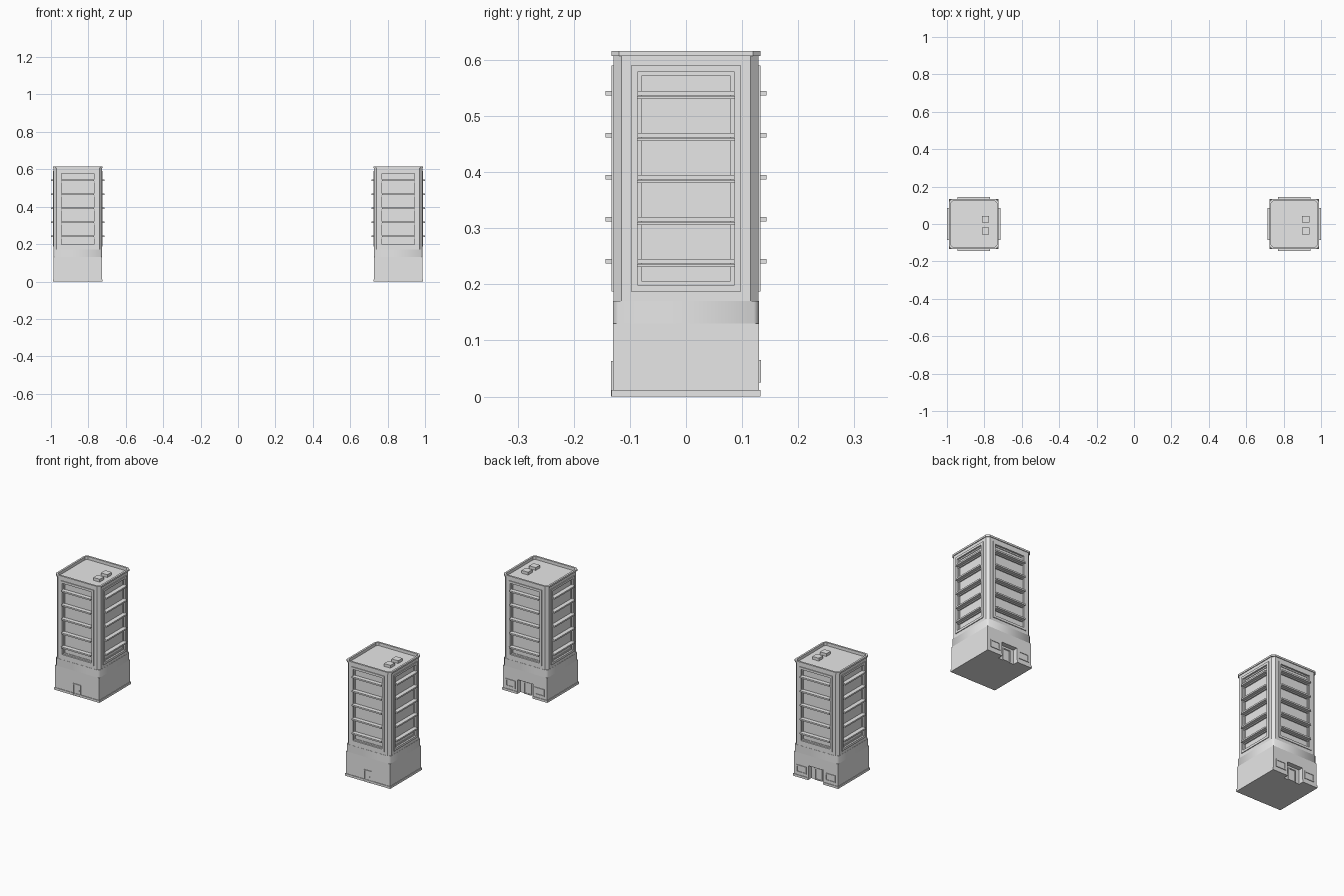
import bpy, bmesh
from mathutils import Matrix, Vector
from math import pi

cube = bpy.data.objects.get("Cube")
if cube:
    bpy.data.objects.remove(cube, do_unlink=True)

grey = bpy.data.materials.new("plain_grey")
grey.use_nodes = True
colour = (0.8, 0.8, 0.8, 1)
grey.diffuse_color = colour
grey.node_tree.nodes["Principled BSDF"].inputs["Base Color"].default_value = colour


def finish(bm, name):
    bmesh.ops.recalc_face_normals(bm, faces=bm.faces)
    mesh = bpy.data.meshes.new(name)
    bm.to_mesh(mesh)
    bm.free()
    mesh.materials.append(grey)
    ob = bpy.data.objects.new(name, mesh)
    bpy.context.collection.objects.link(ob)
    return ob


def loft(rings):
    """Stack of square rings (half width, z, corner cut), closed at both ends."""
    bm = bmesh.new()
    loops = []
    for h, z, c in rings:
        pts = []
        for sx, sy in ((1, -1), (1, 1), (-1, 1), (-1, -1)):
            if c == 0:
                pts.append((sx * h, sy * h))
                continue
            along_x, along_y = (sx * (h - c), sy * h), (sx * h, sy * (h - c))
            pts += [along_x, along_y] if sx * sy < 0 else [along_y, along_x]
        loops.append([bm.verts.new((x, y, z)) for x, y in pts])
    n = len(loops[0])
    for a, b in zip(loops, loops[1:]):
        for i in range(n):
            j = (i + 1) % n
            bm.faces.new((a[i], a[j], b[j], b[i]))
    bm.faces.new(loops[0][::-1])
    bm.faces.new(loops[-1])
    bmesh.ops.recalc_face_normals(bm, faces=bm.faces)
    return bm


def box(lo, hi):
    bm = bmesh.new()
    bmesh.ops.create_cube(bm, size=1)
    lo, hi = Vector(lo), Vector(hi)
    bmesh.ops.scale(bm, vec=hi - lo, verts=bm.verts)
    bmesh.ops.translate(bm, vec=(lo + hi) / 2, verts=bm.verts)
    return bm


def step(bm, faces, border, depth):
    """Inset a border, then push the middle straight in or out."""
    if border:
        bmesh.ops.inset_individual(bm, faces=faces, thickness=border, use_even_offset=True)
    if depth:
        bmesh.ops.inset_individual(bm, faces=faces, thickness=0, depth=depth)


def framed_plate(name, x, half, z0, z1, y0, y1, border):
    """Raised frame with a sunk middle, facing from y0 towards y1."""
    bm = box((x - half, min(y0, y1), z0), (x + half, max(y0, y1), z1))
    out = 1 if y1 > y0 else -1
    bm.normal_update()
    step(bm, [f for f in bm.faces if f.normal.y * out > 0.9], border, -0.003)
    return finish(bm, name)


def build_tower():
    parts = []
    # Square base with a plinth
    base = finish(loft([(0.133, 0, 0), (0.133, 0.012, 0), (0.13, 0.012, 0), (0.13, 0.13, 0)]), "base")
    # Entrance alcove at the back
    cutter = finish(box((-0.045, 0.105, -0.05), (0.045, 0.2, 0.075)), "alcove_cutter")
    cutter.hide_render = True
    mod = base.modifiers.new("alcove", "BOOLEAN")
    mod.object, mod.operation, mod.solver = cutter, "DIFFERENCE", "EXACT"
    bpy.context.view_layer.update()
    deps = bpy.context.evaluated_depsgraph_get()
    cut_mesh = bpy.data.meshes.new_from_object(base.evaluated_get(deps))
    base.modifiers.clear()
    base.data = cut_mesh
    bpy.data.objects.remove(cutter, do_unlink=True)
    parts.append(base)

    # Softly shaded band between base and shaft
    band = finish(loft([(0.13, 0.13, 0.009), (0.13, 0.17, 0.009)]), "base_band")
    bpy.ops.object.select_all(action="DESELECT")
    band.select_set(True)
    bpy.context.view_layer.objects.active = band
    bpy.ops.object.shade_smooth_by_angle(angle=pi / 3)
    parts.append(band)

    # Shaft with raised frames and recessed glazing, and a sunk roof inside the parapet
    bm = loft([(0.129, 0.17, 0.014), (0.129, 0.607, 0.014), (0.133, 0.607, 0.014),
               (0.133, 0.616, 0.014), (0.123, 0.616, 0.01), (0.123, 0.6, 0.01)])
    walls = [f for f in bm.faces if 0.3 < f.calc_center_median().z < 0.5
             and max(abs(f.normal.x), abs(f.normal.y)) > 0.9]
    step(bm, walls, 0.017, 0.004)
    step(bm, walls, 0.012, -0.009)
    step(bm, walls, 0.007, -0.003)
    parts.append(finish(bm, "shaft"))

    # Five ledges on each side
    for side in range(4):
        for floor in range(5):
            z = 0.241 + 0.0748 * floor
            bm = box((-0.086, -0.1435, z - 0.004), (0.086, -0.118, z + 0.004))
            # Thin shadow sill tucked under the ledge
            sill = bmesh.ops.create_cube(bm, size=1)["verts"]
            bmesh.ops.scale(bm, vec=(0.172, 0.011, 0.005), verts=sill)
            bmesh.ops.translate(bm, vec=(0, -0.1225, z - 0.0075), verts=sill)
            bm.transform(Matrix.Rotation(side * pi / 2, 4, "Z"))
            parts.append(finish(bm, "ledge"))

    # Roof vents
    for y in (0.026, -0.038):
        parts.append(finish(box((0.043, y - 0.018, 0.599), (0.081, y + 0.018, 0.615)), "roof_vent"))

    # Front door and handle, back door and back windows
    parts.append(framed_plate("front_door", 0, 0.022, 0, 0.063, -0.128, -0.1335, 0.004))
    parts.append(finish(box((0.009, -0.1335, 0.029), (0.013, -0.129, 0.033)), "door_handle"))
    parts.append(framed_plate("back_door", 0, 0.022, 0, 0.063, 0.103, 0.11, 0.005))
    for s in (-1, 1):
        parts.append(framed_plate("back_window", s * 0.085, 0.029, 0.025, 0.065, 0.128, 0.1335, 0.006))
    return parts


# Two matching towers
parts = build_tower()
for ob in parts:
    twin = ob.copy()
    bpy.context.collection.objects.link(twin)
    name = ob.name.split(".")[0]
    twin.name = "right_" + name
    ob.name = "left_" + name
    ob.location.x = 0.8565
    twin.location.x = -0.8565
